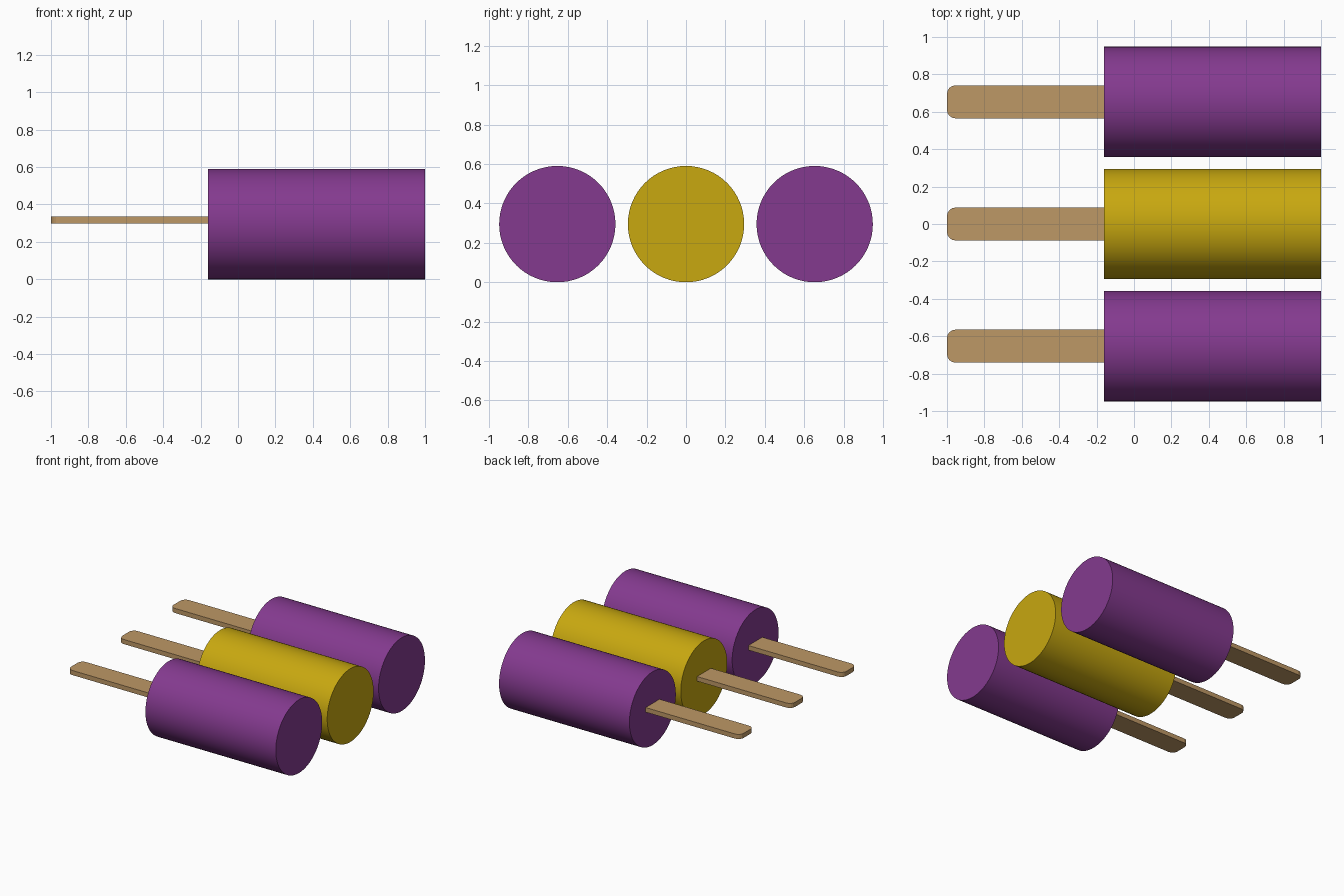
import bpy, bmesh, math
from mathutils import Matrix, Vector

if "Cube" in bpy.data.objects:
    bpy.data.objects.remove(bpy.data.objects["Cube"])

RADIUS, SPACING = 0.295, 0.653


def material(name, rgb):
    mat = bpy.data.materials.new(name)
    mat.diffuse_color = (*rgb, 1)
    mat.use_nodes = True
    mat.node_tree.nodes["Principled BSDF"].inputs["Base Color"].default_value = mat.diffuse_color
    return mat


purple = material("purple", (0.231, 0.042, 0.275))
yellow = material("yellow", (0.578, 0.392, 0.005))
wood = material("wood", (0.515, 0.314, 0.133))


def add_object(name, bm, mat, location):
    mesh = bpy.data.meshes.new(name)
    bm.to_mesh(mesh)
    bm.free()
    mesh.materials.append(mat)
    obj = bpy.data.objects.new(name, mesh)
    obj.location = location
    bpy.context.collection.objects.link(obj)
    return obj


def ice_cylinder(name, y, mat):
    # Smooth round body lying along x, with flat ends
    bm = bmesh.new()
    bmesh.ops.create_cone(bm, cap_ends=True, segments=64, radius1=RADIUS,
                          radius2=RADIUS, depth=1.16,
                          matrix=Matrix.Rotation(math.pi / 2, 4, 'Y'))
    for f in bm.faces:
        f.smooth = len(f.verts) == 4
    for e in bm.edges:
        e.smooth = all(f.smooth for f in e.link_faces)
    add_object(name, bm, mat, (0.42, y, RADIUS))


def stick(name, y):
    # Thin flat stick with a rounded outer end, the inner end set in the body
    bm = bmesh.new()
    bmesh.ops.create_cube(bm, size=1)
    bmesh.ops.scale(bm, vec=Vector((0.9, 0.176, 0.037)), verts=bm.verts)
    corners = [e for e in bm.edges
               if all(v.co.x < 0 for v in e.verts)
               and abs(e.verts[0].co.z - e.verts[1].co.z) > 0.01]
    bmesh.ops.bevel(bm, geom=corners, offset=0.045, segments=4,
                    profile=0.5, affect='EDGES')
    add_object(name, bm, wood, (-0.55, y, 0.317))


# Three pops side by side
for label, side, mat in (("right", -1, purple), ("middle", 0, yellow),
                         ("left", 1, purple)):
    ice_cylinder(label + "_ice", side * SPACING, mat)
    stick(label + "_stick", side * SPACING)
